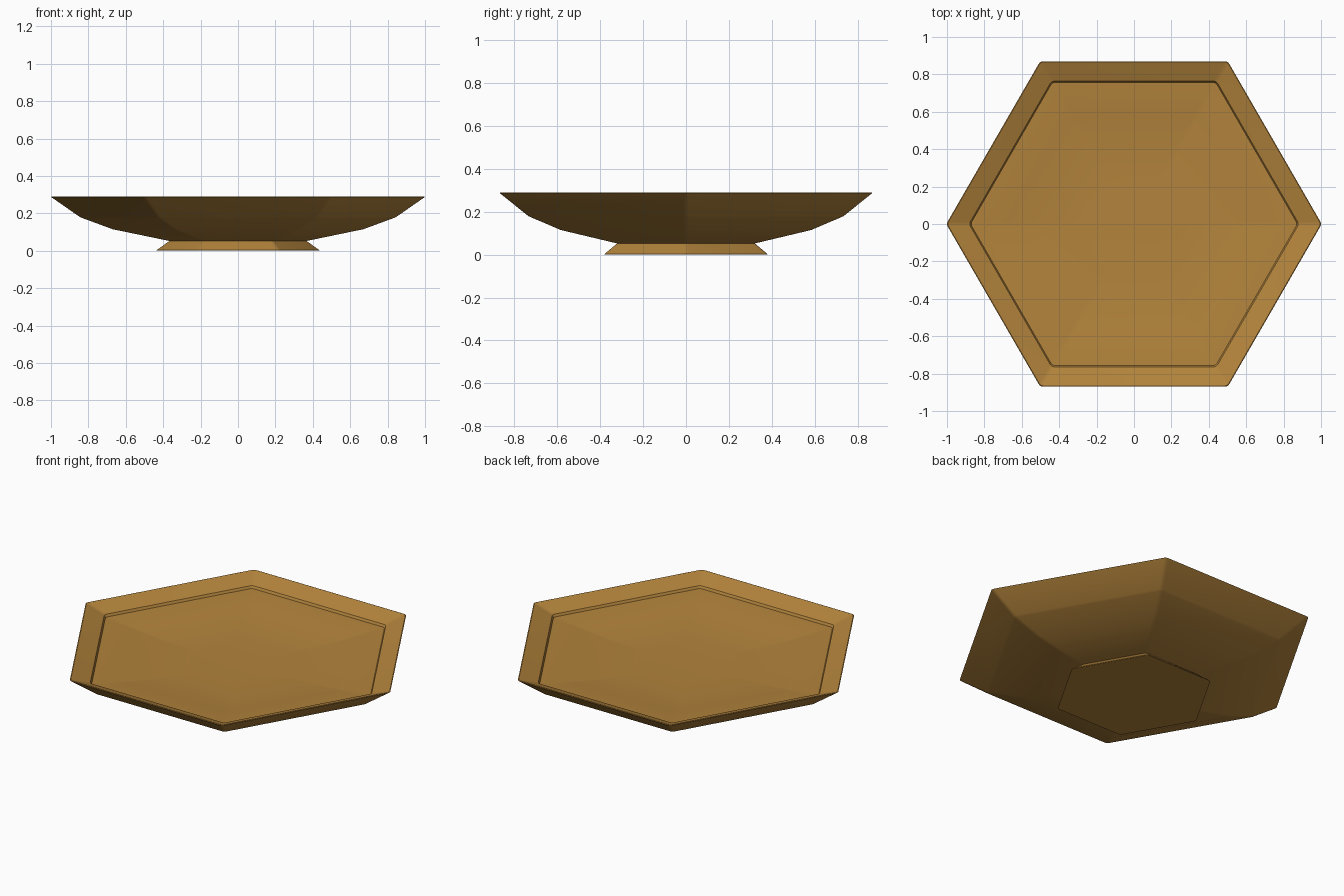
import bpy, bmesh, math
from math import cos, sin, pi

if "Cube" in bpy.data.objects:
    bpy.data.objects.remove(bpy.data.objects["Cube"])

mat = bpy.data.materials.new("ochre_glaze")
mat.diffuse_color = (0.45, 0.23, 0.045, 1)
mat.use_nodes = True
mat.node_tree.nodes["Principled BSDF"].inputs["Base Color"].default_value = mat.diffuse_color


def hex_ring(bm, r, z, fillet=0.025, steps=4):
    """Hexagon ring with lightly rounded corners, corners on the x axis."""
    verts = []
    centre = r - fillet              # fillet arc centre, keeps corner tip at r
    for k in range(6):
        a = k * pi / 3
        for s in range(steps + 1):
            b = a + (s / steps - 0.5) * pi / 3
            verts.append(bm.verts.new((centre * cos(a) + fillet * cos(b),
                                       centre * sin(a) + fillet * sin(b), z)))
    return verts


def hex_loft(name, profile):
    """Closed hexagonal solid through (radius, height) profile points."""
    bm = bmesh.new()
    rings = [hex_ring(bm, r, z) for r, z in profile]
    for lo, hi in zip(rings, rings[1:]):
        n = len(lo)
        for i in range(n):
            j = (i + 1) % n
            bm.faces.new((lo[i], lo[j], hi[j], hi[i]))
    bm.faces.new(rings[0][::-1])
    bm.faces.new(rings[-1])
    bmesh.ops.recalc_face_normals(bm, faces=bm.faces)
    me = bpy.data.meshes.new(name)
    bm.to_mesh(me)
    bm.free()
    me.materials.append(mat)
    ob = bpy.data.objects.new(name, me)
    bpy.context.collection.objects.link(ob)
    bpy.context.view_layer.objects.active = ob
    ob.select_set(True)
    bpy.ops.object.shade_smooth_by_angle(angle=math.radians(25))
    ob.select_set(False)
    return ob


# Dish: underside, small ledge, flared rim, inner lip, shallow basin
hex_loft("dish", [
    (0.365, 0.052), (0.67, 0.115), (0.83, 0.174), (0.845, 0.18),
    (1.0, 0.288), (0.995, 0.29),
    (0.878, 0.25), (0.87, 0.236), (0.86, 0.236),
    (0.68, 0.217), (0.5, 0.202), (0.3, 0.196)])

# Flared foot
hex_loft("foot", [(0.435, 0.0), (0.435, 0.003), (0.37, 0.05), (0.36, 0.056)])
